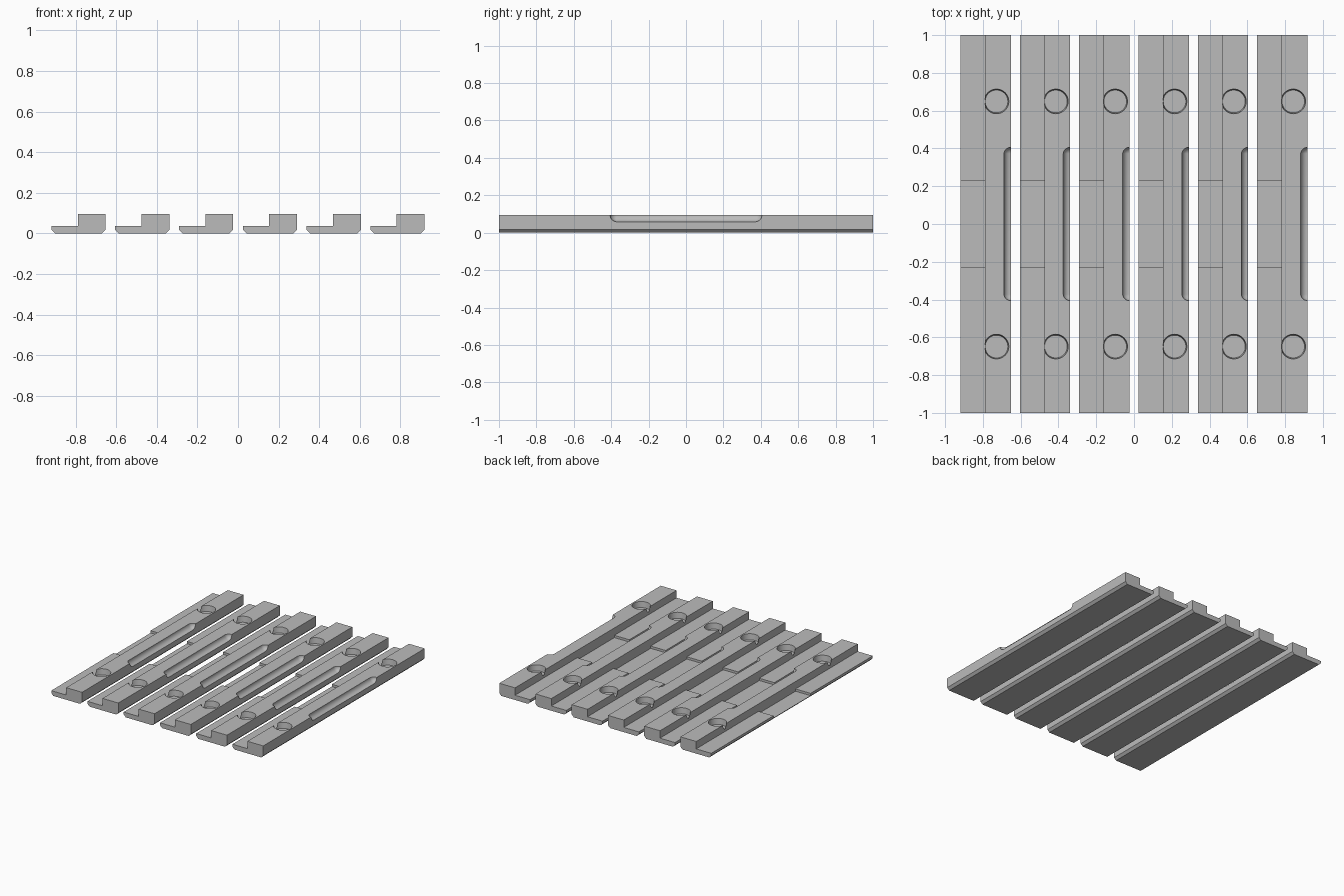
import bpy, bmesh
from mathutils import Matrix

if "Cube" in bpy.data.objects:
    bpy.data.objects.remove(bpy.data.objects["Cube"])

WIDTH, HEIGHT, LEDGE = 0.267, 0.095, 0.037
STEP, BEVEL, COUNT = 0.13, 0.018, 6
PITCH = 0.3142

grey = bpy.data.materials.new("plain grey")
grey.use_nodes = True
grey.diffuse_color = (0.5, 0.5, 0.5, 1)
grey.node_tree.nodes["Principled BSDF"].inputs["Base Color"].default_value = grey.diffuse_color


def make_object(name, bm):
    bmesh.ops.recalc_face_normals(bm, faces=bm.faces)
    mesh = bpy.data.meshes.new(name)
    bm.to_mesh(mesh)
    bm.free()
    mesh.materials.append(grey)
    obj = bpy.data.objects.new(name, mesh)
    bpy.context.collection.objects.link(obj)
    return obj


# Stepped bar with chamfered lower edges, extruded along y
profile = [(BEVEL, 0), (WIDTH - BEVEL, 0), (WIDTH, BEVEL), (WIDTH, HEIGHT),
           (STEP, HEIGHT), (STEP, LEDGE), (0, LEDGE), (0, BEVEL)]
bm = bmesh.new()
face = bm.faces.new([bm.verts.new((x, -1, z)) for x, z in profile])
grown = bmesh.ops.extrude_face_region(bm, geom=[face])["geom"]
bmesh.ops.translate(bm, vec=(0, 2, 0),
                    verts=[v for v in grown if isinstance(v, bmesh.types.BMVert)])
bar = make_object("slat_1", bm)

cutters = []

# Shallow relief in the middle of the ledge
bm = bmesh.new()
bmesh.ops.create_cube(bm, size=1, matrix=Matrix.Translation((STEP / 2 - 0.05, 0, 0.069))
                      @ Matrix.Diagonal((STEP + 0.1, 0.46, 0.1, 1)))
cutters.append(make_object("ledge_cutter", bm))

# Slightly tapered round sockets near both ends
for side in (-1, 1):
    bm = bmesh.new()
    bmesh.ops.create_cone(bm, cap_ends=True, segments=48, radius1=0.06, radius2=0.066,
                          depth=0.05,
                          matrix=Matrix.Translation((0.191, 0.649 * side, HEIGHT - 0.02)))
    cutters.append(make_object("socket_cutter", bm))

# Round-ended groove along the top right edge
bm = bmesh.new()
bmesh.ops.create_uvsphere(bm, u_segments=32, v_segments=15, radius=0.037,
                          matrix=Matrix.Rotation(1.5708, 4, "X"))
for v in bm.verts:
    v.co.y += 0.369 if v.co.y > 0 else -0.369
bmesh.ops.translate(bm, verts=bm.verts, vec=(WIDTH, 0, HEIGHT))
cutters.append(make_object("groove_cutter", bm))

for cutter in cutters:
    cutter.hide_render = True
    mod = bar.modifiers.new("cut", "BOOLEAN")
    mod.operation, mod.solver, mod.object = "DIFFERENCE", "EXACT", cutter

# Bake the cuts, then drop the cutters
graph = bpy.context.evaluated_depsgraph_get()
mesh = bpy.data.meshes.new_from_object(bar.evaluated_get(graph))
bar.modifiers.clear()
bar.data = mesh
for cutter in cutters:
    bpy.data.objects.remove(cutter)

bpy.ops.object.select_all(action="DESELECT")
bar.select_set(True)
bpy.context.view_layer.objects.active = bar
bpy.ops.object.shade_smooth_by_angle(angle=0.6)

# Row of identical slats
start = -(PITCH * (COUNT - 1) + WIDTH) / 2
for i in range(COUNT):
    slat = bar if i == 0 else bar.copy()
    if i:
        slat.name = f"slat_{i + 1}"
        bpy.context.collection.objects.link(slat)
    slat.location.x = start + i * PITCH
